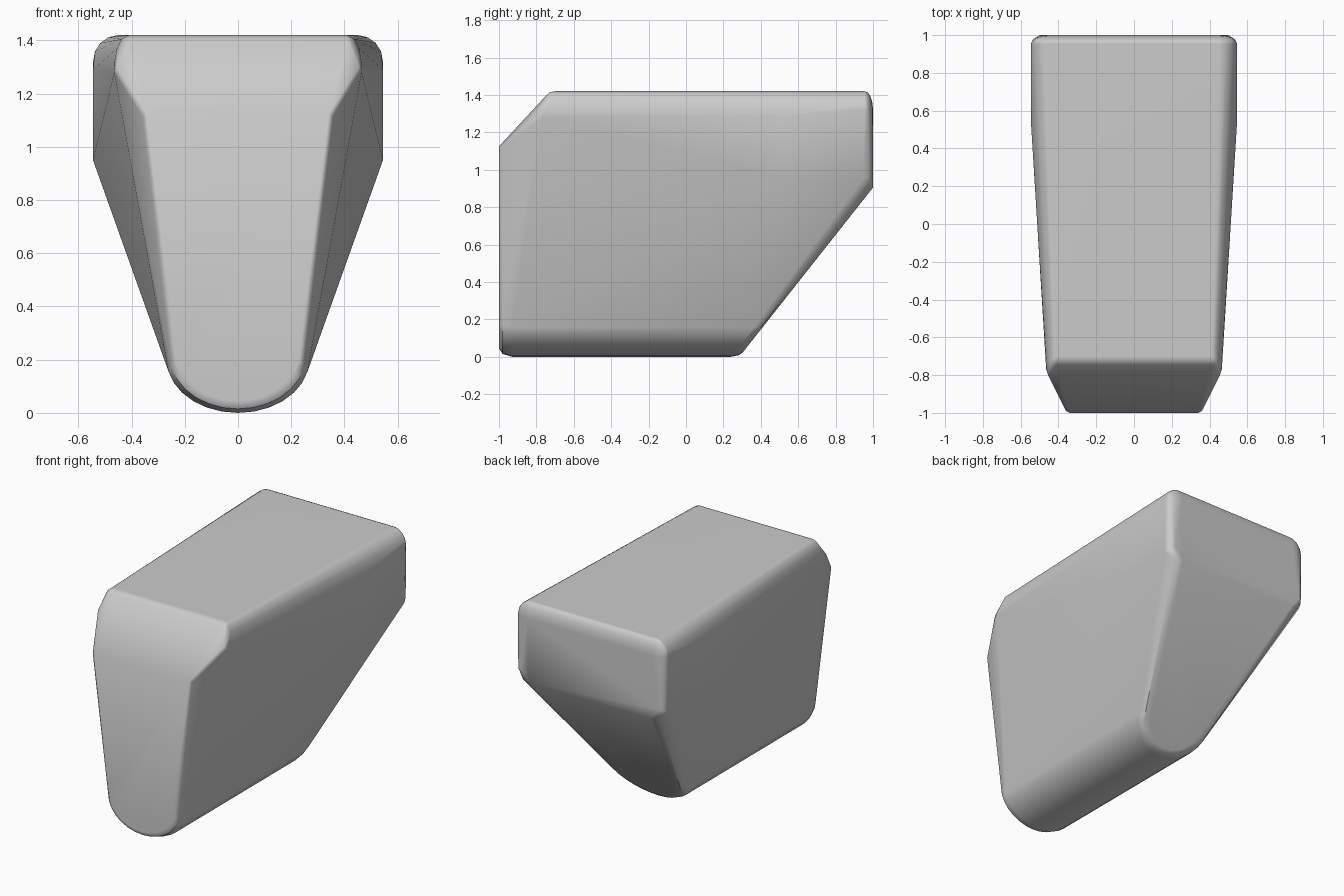
import bpy, bmesh, math
from mathutils import Vector

cube = bpy.data.objects.get("Cube")
if cube:
    bpy.data.objects.remove(cube, do_unlink=True)

# Material
grey = bpy.data.materials.new("plain grey")
grey.use_nodes = True
colour = (0.6, 0.6, 0.6, 1)
grey.diffuse_color = colour
grey.node_tree.nodes["Principled BSDF"].inputs["Base Color"].default_value = colour

bm = bmesh.new()


def pair(x, y, z):
    """Mirrored pair of corner points."""
    for side in (-1, 1):
        bm.verts.new((side * x, y, z))


def round_corner(centre, radii, steps=4):
    """Mirrored outward octants of an ellipsoid, for a soft top corner."""
    for i in range(steps + 1):
        for j in range(steps + 1):
            a, b = (k * math.pi / 2 / steps for k in (i, j))
            d = Vector((math.cos(a) * math.cos(b), math.sin(a) * math.cos(b), math.sin(b)))
            pair(*(c + r * k for c, r, k in zip(centre, radii, d)))


def keel(width, height, base, y_at, steps=7):
    """Half-round lower cross-section; y_at places each height."""
    for i in range(steps + 1):
        a = i * math.pi / 2 / steps
        z = base + height * (1 - math.cos(a))
        pair(width * math.sin(a), y_at(z), z)


# Rounded bottom, from the front face to the sloped back
keel(0.235, 0.20, 0.045, lambda z: -1)
keel(0.255, 0.20, 0.015, lambda z: -0.98)
keel(0.268, 0.20, 0.0, lambda z: -0.93)
keel(0.268, 0.20, 0.0, lambda z: 0.24 + 0.78 * z)
keel(0.25, 0.20, 0.008, lambda z: 0.275 + 0.79 * z)
keel(0.21, 0.19, 0.025, lambda z: 0.285 + 0.79 * z)

# Front face top and sloped brow
pair(0.34, -1, 1.125)
pair(0.36, -0.99, 1.115)
pair(0.455, -0.80, 1.30)
pair(0.465, -0.77, 1.28)
for y, z in ((-0.745, 1.40), (-0.725, 1.415), (-0.70, 1.42)):
    pair(0.41, y, z)
for x, z in ((0.438, 1.405), (0.455, 1.37), (0.464, 1.32)):
    pair(x, -0.725, z)

# Widest part of the sides
pair(0.545, 0.53, 0.95)
pair(0.545, 0.53, 1.29)

# Back face corners
round_corner((0.45, 0.955, 1.32), (0.095, 0.045, 0.10))
pair(0.545, 0.945, 0.95)
pair(0.53, 0.98, 0.97)
pair(0.50, 1.0, 0.98)
pair(0.49, 0.985, 0.905)
pair(0.44, 1.0, 0.905)

# Wrap the outline in one closed skin
bmesh.ops.remove_doubles(bm, verts=bm.verts, dist=0.002)
hull = bmesh.ops.convex_hull(bm, input=bm.verts)
loose = {v for v in hull["geom_interior"] + hull["geom_unused"]
         if isinstance(v, bmesh.types.BMVert) and not v.link_faces}
bmesh.ops.delete(bm, geom=list(loose), context="VERTS")
bmesh.ops.dissolve_limit(bm, angle_limit=math.radians(1), verts=bm.verts, edges=bm.edges)
bmesh.ops.recalc_face_normals(bm, faces=bm.faces)

mesh = bpy.data.meshes.new("rounded_wedge_body")
bm.to_mesh(mesh)
bm.free()
mesh.materials.append(grey)
body = bpy.data.objects.new("rounded_wedge_body", mesh)
bpy.context.collection.objects.link(body)

# Smooth rounded edges while keeping the large faces flat
bpy.ops.object.select_all(action="DESELECT")
body.select_set(True)
bpy.context.view_layer.objects.active = body
bpy.ops.object.shade_smooth_by_angle(angle=math.radians(35))
normals = body.modifiers.new("flat_faces", "WEIGHTED_NORMAL")
normals.keep_sharp = True
